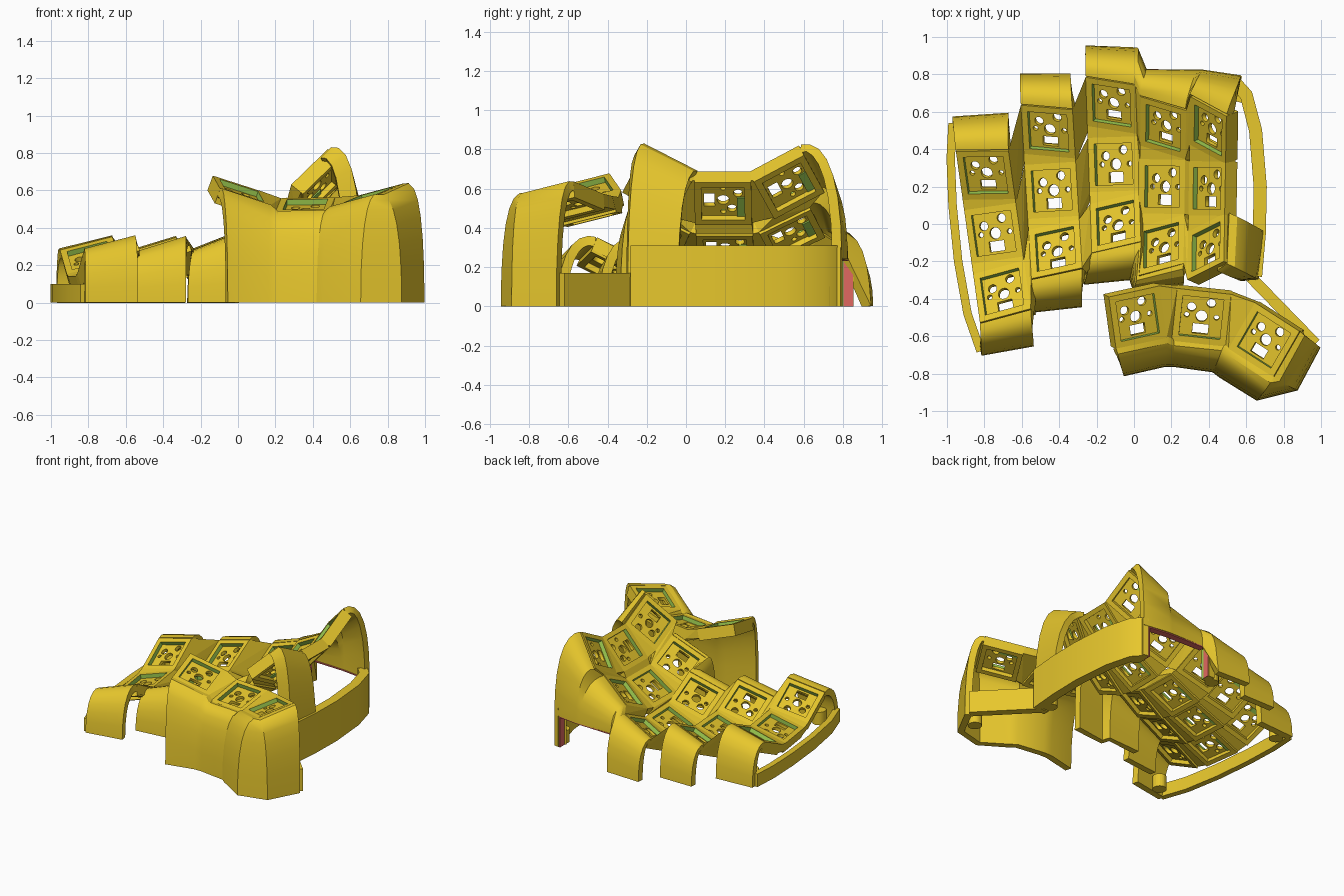
import bpy, bmesh, math
from mathutils import Matrix, Vector

cube = bpy.data.objects.get("Cube")
if cube:
    bpy.data.objects.remove(cube, do_unlink=True)

HALF, HOLE, DEPTH, STEP, FLOOR_Z = 0.145, 0.11, 0.085, 0.165, -0.042


def material(name, rgb):
    m = bpy.data.materials.new(name)
    m.use_nodes = True
    m.diffuse_color = (*rgb, 1)
    m.node_tree.nodes["Principled BSDF"].inputs["Base Color"].default_value = (*rgb, 1)
    return m


YELLOW = material("shell yellow", (0.84, 0.6, 0.027))
GREEN = material("pocket green", (0.33, 0.59, 0.08))
RED = material("port red", (0.75, 0.14, 0.12))


def add(name, mesh, mats=(YELLOW,), matrix=None):
    ob = bpy.data.objects.new(name, mesh)
    bpy.context.collection.objects.link(ob)
    if not mesh.materials:
        for m in mats:
            mesh.materials.append(m)
    if matrix:
        ob.matrix_world = matrix
    return ob


def finish(name, bm, mats=(YELLOW,)):
    me = bpy.data.meshes.new(name)
    bm.to_mesh(me)
    bm.free()
    return add(name, me, mats)


def hull(name, points, mat=YELLOW):
    bm = bmesh.new()
    verts = [bm.verts.new(p) for p in points]
    res = bmesh.ops.convex_hull(bm, input=verts)
    loose = {g for g in res["geom_interior"] + res["geom_unused"] if isinstance(g, bmesh.types.BMVert)}
    bmesh.ops.delete(bm, geom=list(loose), context="VERTS")
    bmesh.ops.recalc_face_normals(bm, faces=bm.faces)
    return finish(name, bm, (mat,))


def block(name, xs, ys, zs, mat=YELLOW):
    return hull(name, [(x, y, z) for x in xs for y in ys for z in zs], mat)


def sheet(name, rows, thick=0.05):
    """Loft neighbouring point rows, then thicken."""
    bm = bmesh.new()
    grid = [[bm.verts.new(p) for p in row] for row in rows]
    for a, b in zip(grid, grid[1:]):
        for i in range(len(a) - 1):
            bm.faces.new((a[i], b[i], b[i + 1], a[i + 1]))
    for f in bm.faces:
        f.smooth = True
    ob = finish(name, bm)
    mod = ob.modifiers.new("thickness", "SOLIDIFY")
    mod.thickness, mod.offset = thick, 0
    bpy.ops.object.select_all(action="DESELECT")
    bpy.context.view_layer.objects.active = ob
    ob.select_set(True)
    bpy.ops.object.modifier_apply(modifier=mod.name)
    bpy.ops.object.shade_smooth_by_angle(angle=math.radians(30))
    return ob


def band(name, path, height, thick=0.06):
    return sheet(name, [[(x, y, 0), (x, y, height)] for x, y in path], thick)


def profile(top, foot, n=7):
    """Wall section that leaves the key plate, rounds over and drops to its foot."""
    a, d = Vector(top), Vector(foot)
    b, c = a.lerp(d, 0.5), d.copy()
    b.z, c.z = a.z + 0.03, d.z + (a.z - d.z) * 0.8
    out = []
    for i in range(n + 1):
        t = i / n
        s = 1 - t
        out.append(a * s**3 + b * (3 * s * s * t) + c * (3 * s * t * t) + d * t**3)
    return out


# Key socket: open frame, green pocket sides above the floor
def frame_mesh():
    bm = bmesh.new()
    ring = [(-1, -1), (1, -1), (1, 1), (-1, 1)]
    loops = [[bm.verts.new((x * r, y * r, z)) for x, y in ring]
             for r, z in ((HALF, 0), (HOLE, 0), (HOLE, FLOOR_Z), (HOLE, -DEPTH), (HALF, -DEPTH))]
    for k, a in enumerate(loops):
        b = loops[(k + 1) % len(loops)]
        for i in range(4):
            j = (i + 1) % 4
            f = bm.faces.new((a[i], a[j], b[j], b[i]))
            f.material_index = 1 if k == 1 else 0
    bmesh.ops.recalc_face_normals(bm, faces=bm.faces)
    me = bpy.data.meshes.new("key_frame")
    bm.to_mesh(me)
    bm.free()
    return me


# Socket floor: filled outline with pin holes and a window
def floor_mesh():
    cu = bpy.data.curves.new("key_floor", "CURVE")
    cu.dimensions, cu.fill_mode, cu.extrude = "2D", "BOTH", 0.012

    def loop(pts):
        sp = cu.splines.new("POLY")
        sp.points.add(len(pts) - 1)
        for p, (x, y) in zip(sp.points, pts):
            p.co = (x, y, 0, 1)
        sp.use_cyclic_u = True

    def rect(x, y, w, h):
        loop([(x - w, y - h), (x + w, y - h), (x + w, y + h), (x - w, y + h)])

    rect(0, 0, HOLE + 0.004, HOLE + 0.004)
    rect(0, -0.07, 0.042, 0.027)
    for x, y, r in ((0, 0, 0.031), (-0.08, 0, 0.014), (0.08, 0, 0.014),
                    (-0.058, 0.045, 0.024), (0.045, 0.076, 0.024)):
        loop([(x + r * math.cos(a * math.pi / 8), y + r * math.sin(a * math.pi / 8)) for a in range(16)])
    ob = bpy.data.objects.new("floor_outline", cu)
    bpy.context.collection.objects.link(ob)
    me = bpy.data.meshes.new_from_object(ob.evaluated_get(bpy.context.evaluated_depsgraph_get()))
    bpy.data.objects.remove(ob)
    me.materials.clear()
    return me


FRAME, FLOOR = frame_mesh(), floor_mesh()


def rot(yaw, pitch, tent):
    r = [Matrix.Rotation(math.radians(a), 4, ax) for a, ax in ((yaw, "Z"), (pitch, "X"), (-tent, "Y"))]
    return r[0] @ r[1] @ r[2]


def key(name, centre, rotation):
    m = Matrix.Translation(centre) @ rotation
    add(name + "_frame", FRAME, (YELLOW, GREEN), m)
    add(name + "_floor", FLOOR, (YELLOW,), m @ Matrix.Translation((0, 0, FLOOR_Z)))
    # green recess strip under the floor
    strip = block(name + "_recess", (-HOLE, 0.018), (0.07, HOLE), (FLOOR_Z - 0.019, FLOOR_Z - 0.012), GREEN)
    strip.matrix_world = m
    return m


def corner(m, sx, sy, z=-0.025):
    return m @ Vector((sx * HALF, sy * HALF, z))


def edge(m, ax, s):
    """Four points along one side of a key frame."""
    return [corner(m, *((s, t) if ax == "x" else (t, s)), z) for t in (-1, 1) for z in (0, -0.07)]


# Finger columns: centre of the middle key, yaw, tent, then wall feet (back left/right, front left/right)
COLUMNS = [
    ((-0.75, -0.05, 0.18), 8, 16, [(-0.97, 0.55), (-0.67, 0.57), (-0.82, -0.68), (-0.54, -0.63)]),
    ((-0.44, 0.18, 0.17), 3.5, 19, [(-0.61, 0.78), (-0.34, 0.78), (-0.55, -0.45), (-0.28, -0.42)]),
    ((-0.11, 0.32, 0.19), 2, 24, [(-0.26, 0.93), (0.01, 0.92), (-0.27, -0.3), (-0.01, -0.28)]),
    ((0.15, 0.2, 0.35), -1, 33, [(0.05, 0.81), (0.34, 0.8), (0.01, -0.34), (0.26, -0.31)]),
    ((0.39, 0.19, 0.58), -1, 48, [(0.37, 0.8), (0.57, 0.77), (0.57, -0.28), (0.65, -0.28)]),
]
columns, back_walls, front_walls = [], [], []
for n, (centre, yaw, tent, feet) in enumerate(COLUMNS):
    flat, lean = rot(yaw, 0, 0), 28 if n == 4 else 26
    keys = []
    for label, s in (("front", -1), ("middle", 0), ("back", 1)):
        tilt = rot(yaw, lean * s, 0)
        pos = Vector(centre) + s * STEP * (flat @ Vector((0, 1, 0)) + tilt @ Vector((0, 1, 0)))
        keys.append(key(f"finger_{n + 1}_{label}", pos, rot(yaw, lean * s, tent)))
    for a, b in zip(keys, keys[1:]):
        hull(f"finger_{n + 1}_web", edge(a, "y", 1) + edge(b, "y", -1))
    lift = 0.24 if n > 2 else 0
    back_walls.append([profile(corner(keys[2], s, 1), (*feet[i], lift)) for i, s in ((0, -1), (1, 1))])
    inner = 0.5 if n == 4 else -1
    front_walls.append([profile(corner(keys[0], s, -1), (*feet[i], 0)) for i, s in ((2, inner), (3, 1))])
    columns.append(keys)

# Webs between neighbouring columns
for n, (a, b) in enumerate(zip(columns, columns[1:])):
    for r in range(3):
        hull(f"column_web_{n + 1}", edge(a[r], "x", 1) + edge(b[r], "x", -1))

# Separate arches on the low columns, joined walls on the tall ones
for side, walls in (("back", back_walls), ("front", front_walls)):
    for n in range(2):
        sheet(f"{side}_arch_{n + 1}", walls[n])
sheet("back_wall", back_walls[2] + back_walls[3] + back_walls[4])
sheet("front_wall", front_walls[2] + front_walls[3])

# Corner wall beside the tallest front key, open towards the thumb
tall = columns[4][0]
sheet("side_wall", front_walls[4] + [profile(corner(tall, 1, 1), (0.68, -0.04, 0))])

# Thumb cluster
thumbs = [key("thumb_" + label, c, rot(*r)) for label, c, r in (
    ("inner", (0.02, -0.5, 0.6), (8, 14, -18)),
    ("middle", (0.36, -0.5, 0.525), (-6, 14, 1)),
    ("outer", (0.695, -0.62, 0.575), (-30, 12, 13)))]
for a, b in zip(thumbs, thumbs[1:]):
    hull("thumb_web", edge(a, "x", 1) + edge(b, "x", -1))
feet = [(-0.06, -0.79), (0.16, -0.74), (0.22, -0.74), (0.43, -0.77), (0.47, -0.8), (0.66, -0.92)]
rows = [profile(corner(thumbs[i // 2], 1 if i % 2 else -1, -1), (*f, 0)) for i, f in enumerate(feet)]
outer = thumbs[2]
rows.append(profile(corner(outer, 1, -1), (0.86, -0.87, 0)))
rows.append(profile(corner(outer, 1, 1), (0.975, -0.65, 0)))
sheet("thumb_wall", rows)

# Low bands tying the walls together
band("left_band", [(-0.97, 0.54), (-0.98, 0.35), (-0.97, 0.1), (-0.94, -0.2), (-0.89, -0.48), (-0.82, -0.68)], 0.1, 0.045)
band("right_band", [(0.65, -0.28), (0.67, -0.05), (0.675, 0.2), (0.65, 0.5), (0.6, 0.69), (0.54, 0.755)], 0.31, 0.07)
band("thumb_link", [(0.62, -0.28), (0.97, -0.64)], 0.17)

# Port opening: a leg at each end with coloured cut faces
band("port_outer_leg", [(0.53, 0.77), (0.57, 0.76)], 0.3)
block("port_inner_leg", (-0.02, 0.03), (0.78, 0.855), (0, 0.27))
block("port_inner_face", (0.03, 0.036), (0.803, 0.853), (0, 0.24), RED)
block("port_inner_trim", (0.03, 0.036), (0.78, 0.803), (0, 0.24), GREEN)
block("port_outer_face", (0.522, 0.53), (0.745, 0.797), (0, 0.24), RED)
port = [(0.05, 0.805), (0.36, 0.795), (0.52, 0.775)]
for (x1, y1), (x2, y2) in zip(port, port[1:]):
    hull("port_top", [(x, y + d, z) for x, y in ((x1, y1), (x2, y2)) for d in (-0.027, 0.025)
                      for z in (0.232, 0.24)], RED)

# Screw bosses inside the walls
for x, y in ((-0.9, 0.48), (-0.73, -0.59), (-0.05, 0.79), (0.57, 0.7), (0.6, -0.2), (0.84, -0.74)):
    bm = bmesh.new()
    bmesh.ops.create_cone(bm, cap_ends=True, segments=20, radius1=0.05, radius2=0.05, depth=0.1,
                          matrix=Matrix.Translation((x, y, 0.05)))
    finish("screw_boss", bm)
